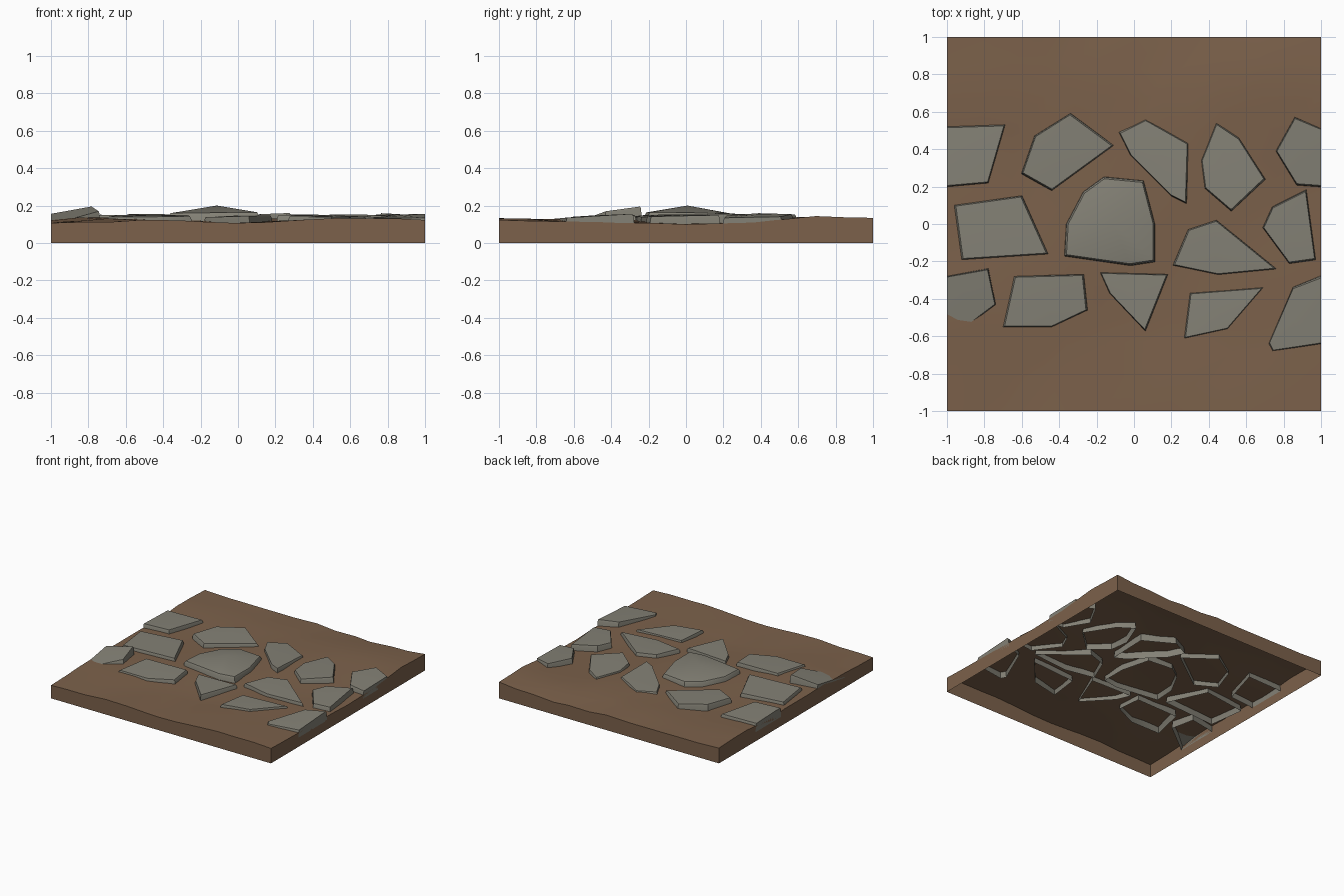
import bpy, bmesh, math, random
from mathutils import Vector

if "Cube" in bpy.data.objects:
    bpy.data.objects.remove(bpy.data.objects["Cube"])

random.seed(4)


def material(name, color):
    m = bpy.data.materials.new(name)
    m.diffuse_color = color
    m.use_nodes = True
    m.node_tree.nodes["Principled BSDF"].inputs["Base Color"].default_value = m.diffuse_color
    return m


DIRT = material("dirt", (0.20, 0.12, 0.07, 1))
ROCK = material("rock", (0.23, 0.22, 0.18, 1))


def finish(name, bm, mat, smooth=False):
    bmesh.ops.recalc_face_normals(bm, faces=bm.faces)
    me = bpy.data.meshes.new(name)
    bm.to_mesh(me)
    bm.free()
    ob = bpy.data.objects.new(name, me)
    bpy.context.collection.objects.link(ob)
    me.materials.append(mat)
    if smooth:
        bpy.context.view_layer.objects.active = ob
        ob.select_set(True)
        bpy.ops.object.shade_smooth_by_angle(angle=math.radians(35))
        ob.select_set(False)
    return ob


def height(x, y):
    z = 0.118 + 0.008 * math.sin(5.3 * x + 2.1 * y) + 0.007 * math.sin(4.1 * y - 3.0 * x + 1)
    z += 0.014 * math.exp(-((y - 0.68) / 0.16) ** 2)      # low bank behind the path
    return z


# Dirt slab: uneven top and side walls, open underneath
bm = bmesh.new()
N = 12
bmesh.ops.create_grid(bm, x_segments=N, y_segments=N, size=1)
for v in bm.verts:
    x, y = v.co.x, v.co.y
    jitter = 0.04
    if abs(x) < 0.99:
        v.co.x += random.uniform(-jitter, jitter)
    if abs(y) < 0.99:
        v.co.y += random.uniform(-jitter, jitter)
    v.co.z = height(x, y) + random.uniform(-0.006, 0.006)
border = [e for e in bm.edges if e.is_boundary]
ext = bmesh.ops.extrude_edge_only(bm, edges=border)["geom"]
for v in ext:
    if isinstance(v, bmesh.types.BMVert):
        v.co.z = 0
finish("dirt_ground", bm, DIRT, True)


# Paving stone: sloped wall ring, tilted top with a slight crown, open underneath
def stone(name, outline, z=0.147, sx=0.0, sy=0.0, crown=0.004):
    pts = [Vector(p) for p in outline]
    c = sum(pts, Vector((0, 0))) / len(pts)

    def ring(scale, zf):
        out = []
        for p in pts:
            q = c + (p - c) * scale
            if abs(p.x) > 0.995:              # stones cut by the tile edge stay flush
                q.x = math.copysign(1, p.x)
            out.append(bm.verts.new((max(-1, min(1, q.x)), q.y, zf(q))))
        return out

    def top(q):
        return z + sx * (q.x - c.x) + sy * (q.y - c.y)

    bm = bmesh.new()
    low = ring(1.03, lambda q: 0.075)
    mid = ring(1.0, lambda q: top(q) - 0.014)
    high = ring(0.965, top)
    peak = bm.verts.new((c.x, c.y, z + crown))
    n = len(pts)
    for i in range(n):
        j = (i + 1) % n
        bm.faces.new((low[i], low[j], mid[j], mid[i]))
        bm.faces.new((mid[i], mid[j], high[j], high[i]))
        bm.faces.new((high[i], high[j], peak))
    finish(name, bm, ROCK, True)


# Back row
stone("stone_back_1", [(-1, .52), (-.69, .53), (-.78, .22), (-1, .2)], .148, 0, -.03)
stone("stone_back_2", [(-.34, .59), (-.11, .42), (-.44, .18), (-.6, .27), (-.53, .47)],
      .15, -.03, .02)
stone("stone_back_3", [(-.08, .49), (.06, .56), (.29, .43), (.28, .11), (.2, .15), (-.02, .37)],
      .15, .02, -.03)
stone("stone_back_4", [(.44, .54), (.56, .46), (.7, .24), (.52, .07), (.38, .19), (.36, .34)],
      .147, .02, -.02)
stone("stone_back_5", [(.86, .57), (1, .51), (1, .2), (.87, .21), (.76, .39)], .147, -.09, .02)
# Middle row
stone("stone_middle_1", [(-.96, .1), (-.6, .15), (-.46, -.16), (-.92, -.19)], .147, 0, -.01)
stone("stone_middle_2", [(-.16, .25), (.05, .23), (.11, 0), (.11, -.2), (-.02, -.22),
                         (-.37, -.17), (-.36, 0), (-.27, .17)], .16, .01, -.01, .04)
stone("stone_middle_3", [(.44, .02), (.76, -.24), (.45, -.27), (.21, -.22), (.29, -.03)],
      .147, -.02, .02)
stone("stone_middle_4", [(.92, .18), (.97, -.19), (.83, -.21), (.69, -.02), (.74, .09)],
      .147, -.02, .02)
# Front row
stone("stone_front_1", [(-1, -.28), (-.78, -.24), (-.74, -.43), (-1, -.63)], .155, .15, .17)
stone("stone_front_2", [(-.64, -.28), (-.27, -.27), (-.25, -.46), (-.44, -.55), (-.7, -.55)],
      .145, 0, .04)
stone("stone_front_3", [(-.18, -.26), (.18, -.27), (.06, -.57), (-.13, -.37)], .142, .03, 0)
stone("stone_front_4", [(.3, -.37), (.69, -.34), (.5, -.56), (.27, -.61)], .138, 0, -.02)
stone("stone_front_5", [(1, -.28), (.85, -.34), (.72, -.64), (.74, -.68), (1, -.64)],
      .142, 0, .06)
